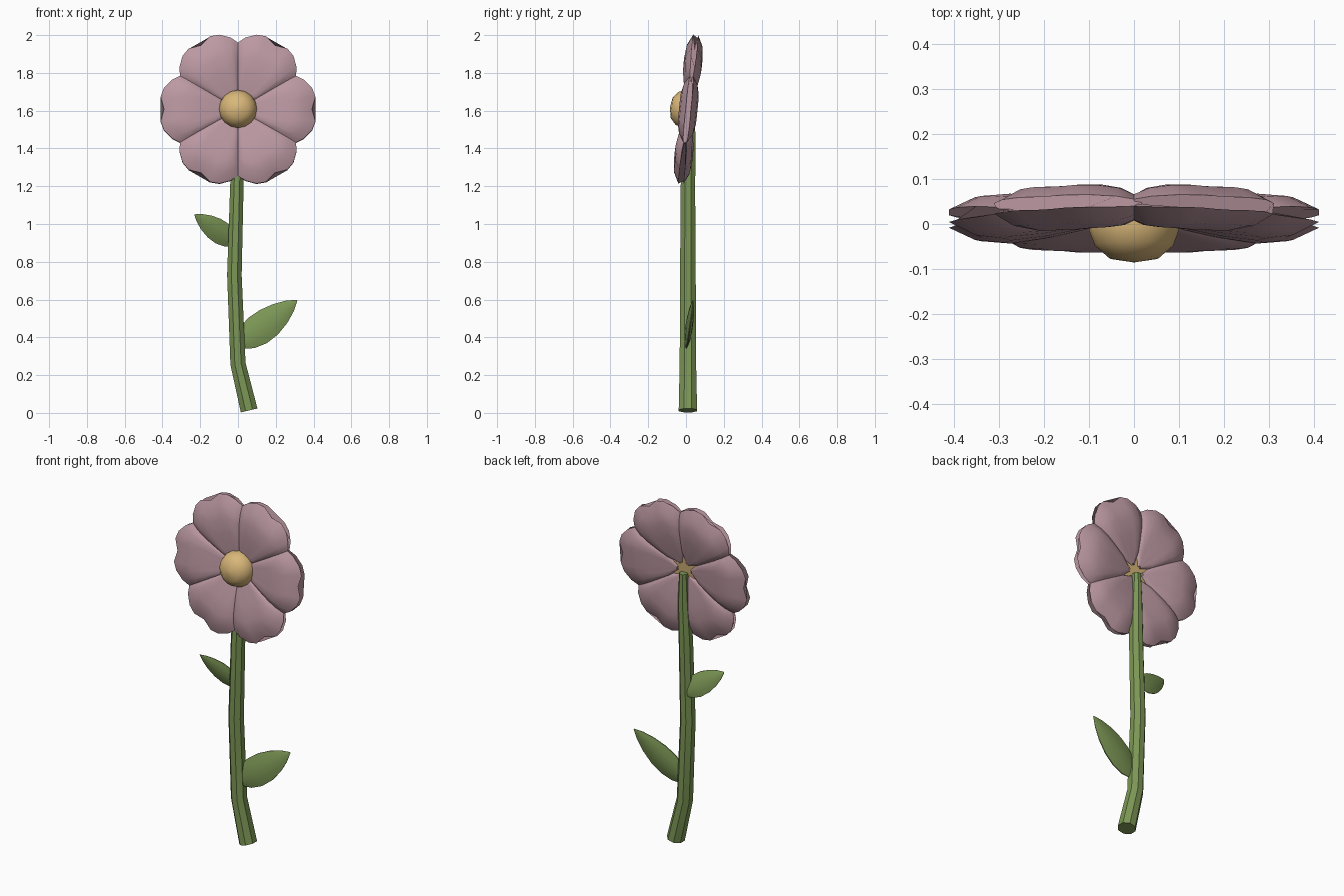
import bpy, bmesh, math
from mathutils import Vector, Matrix

if "Cube" in bpy.data.objects:
    bpy.data.objects.remove(bpy.data.objects["Cube"])


def material(name, rgb):
    m = bpy.data.materials.new(name)
    m.diffuse_color = (*rgb, 1)
    m.use_nodes = True
    m.node_tree.nodes["Principled BSDF"].inputs["Base Color"].default_value = m.diffuse_color
    return m


PINK = material("dusty pink", (0.50, 0.315, 0.36))
GOLD = material("warm gold", (0.69, 0.47, 0.19))
GREEN = material("leaf green", (0.20, 0.305, 0.09))


def finish(name, bm, mat, angle=35):
    bmesh.ops.remove_doubles(bm, verts=bm.verts, dist=0.0002)
    bmesh.ops.recalc_face_normals(bm, faces=bm.faces)
    me = bpy.data.meshes.new(name)
    bm.to_mesh(me)
    bm.free()
    me.materials.append(mat)
    ob = bpy.data.objects.new(name, me)
    bpy.context.collection.objects.link(ob)
    bpy.ops.object.select_all(action='DESELECT')
    ob.select_set(True)
    bpy.context.view_layer.objects.active = ob
    bpy.ops.object.shade_smooth_by_angle(angle=math.radians(angle))
    return ob


def loft(rings):
    """Join closed rings of points and cap both ends."""
    bm = bmesh.new()
    rows = [[bm.verts.new(p) for p in r] for r in rings]
    n = len(rows[0])
    for a, b in zip(rows, rows[1:]):
        for i in range(n):
            bm.faces.new((a[i], a[(i + 1) % n], b[(i + 1) % n], b[i]))
    bm.faces.new(rows[0])
    bm.faces.new(rows[-1])
    return bm


# Frame of the flower head, leaning slightly back
HEAD = Matrix.Translation((0, 0.012, 1.607)) @ Matrix.Rotation(-0.1, 4, 'X')

# Petals: puffed heart-shaped wedges, (angle, radius) along the outer rim
half_rim = [(0, 0.392), (9, 0.415), (16, 0.408), (24, 0.383), (30, 0.355), (33, 0.33)]
rim = [(-a, r) for a, r in half_rim[:0:-1]] + half_rim
# (fraction of radius, half thickness, angular spread)
rows = [(0.12, 0.006, 0.35), (0.2, 0.014, 0.7), (0.32, 0.025, 1), (0.5, 0.039, 1),
        (0.7, 0.049, 1), (0.86, 0.042, 1), (1, 0.014, 1)]
for k in range(6):
    turn = HEAD @ Matrix.Rotation(-k * math.pi / 3, 4, 'Y')
    rings = []
    for t, h, spread in rows:
        front, back = [], []
        for a, r in rim:
            ang = math.radians(a * spread)
            puff = h * math.sqrt(max(0.01, 1 - (a / 33) ** 4))
            x, z = t * r * math.cos(ang), t * r * math.sin(ang)
            front.append(turn @ Vector((x, -puff, z)))
            back.append(turn @ Vector((x, puff, z)))
        rings.append(front + back[::-1])
    finish(f"petal_{k + 1}", loft(rings), PINK, 50)

# Domed flower centre with a flat back
dome = [(0.1, 0.0), (0.1, 0.025), (0.087, 0.06), (0.055, 0.088), (0.004, 0.097)]
finish("flower_centre", loft(
    [[HEAD @ Vector((r * math.cos(i * math.pi / 8), -d, r * math.sin(i * math.pi / 8)))
      for i in range(16)] for r, d in dome]), GOLD, 50)

# Stem: bent tapering tube (x, y, z, radius, tilt)
path = [(0.059, 0.01, 0.013, 0.047, -0.23), (0.0, 0.01, 0.26, 0.042, -0.14),
        (-0.019, 0.01, 0.73, 0.04, 0.0), (-0.006, 0.01, 1.2, 0.037, 0.02),
        (0.0, 0.018, 1.42, 0.032, 0), (0.0, 0.022, 1.59, 0.023, 0)]
rings = []
for x, y, z, r, tilt in path:
    ring = []
    for i in range(8):
        a = (i + 0.5) * math.pi / 4
        u = r * 1.04 * math.cos(a)
        ring.append((x + u * math.cos(tilt), y + r * 1.12 * math.sin(a), z - u * math.sin(tilt)))
    rings.append(ring)
finish("stem", loft(rings), GREEN)


# Leaves: lens-shaped blades curving from base to tip
def leaf(name, base, tip, width, thick, bow, slope_x, slope_z, y0):
    base, tip = Vector((base[0], 0, base[1])), Vector((tip[0], 0, tip[1]))
    axis = tip - base
    side = Vector((-axis.z, 0, axis.x)).normalized()
    mid = (base + tip) / 2
    rings = []
    for t, w in [(0, 0.45), (0.12, 0.8), (0.3, 1), (0.5, 0.97), (0.7, 0.75), (0.87, 0.42), (1, 0.03)]:
        c = base + axis * t + side * (bow * math.sin(math.pi * t))
        ring = []
        for s, h in [(-1, 0.15), (-0.55, 0.75), (0, 1), (0.55, 0.75), (1, 0.15),
                     (1, -0.15), (0.55, -0.75), (0, -1), (-0.55, -0.75), (-1, -0.15)]:
            p = c + side * (s * w * width)
            p.y = y0 + slope_x * (p.x - mid.x) + slope_z * (p.z - mid.z) - h * thick * w
            ring.append(p)
        rings.append(ring)
    finish(name, loft(rings), GREEN, 40)


leaf("lower_leaf", (0.01, 0.37), (0.313, 0.597), 0.083, 0.02, -0.004, 0.04, 0.1, 0.02)
leaf("upper_leaf", (-0.02, 0.905), (-0.23, 1.05), 0.062, 0.016, 0.0, 0.12, -0.25, 0.005)
